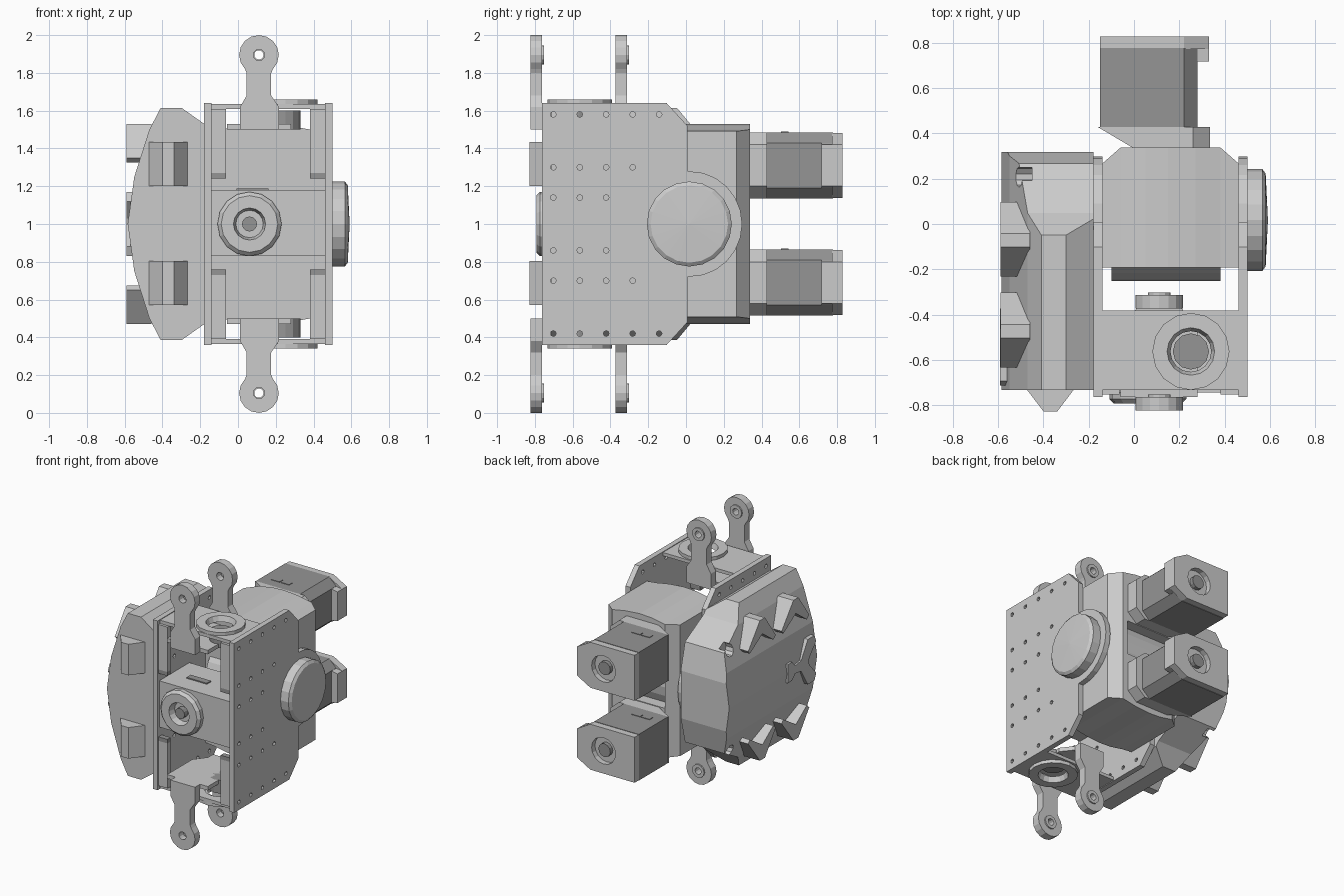
import bpy, bmesh
from math import sin, cos, pi
from mathutils import Vector

if "Cube" in bpy.data.objects:
    bpy.data.objects.remove(bpy.data.objects["Cube"])

dark = bpy.data.materials.new("dark_casing")
dark.diffuse_color = (0.3, 0.3, 0.3, 1)
dark.use_nodes = True
dark.node_tree.nodes["Principled BSDF"].inputs["Base Color"].default_value = dark.diffuse_color


def to3(axis, u, v, w):
    return {'x': (w, u, v), 'y': (u, w, v), 'z': (u, v, w)}[axis]


def finish(name, bm, mat=None):
    bmesh.ops.recalc_face_normals(bm, faces=bm.faces[:])
    me = bpy.data.meshes.new(name)
    bm.to_mesh(me)
    bm.free()
    ob = bpy.data.objects.new(name, me)
    bpy.context.collection.objects.link(ob)
    if mat:
        me.materials.append(mat)
    return ob


def prism(name, pts, axis, a, b, mat=None):
    """Extrude a 2D outline along an axis from a to b."""
    bm = bmesh.new()
    ends = [[bm.verts.new(to3(axis, u, v, w)) for u, v in pts] for w in (a, b)]
    n = len(pts)
    for e in ends:
        bm.faces.new(e)
    for i in range(n):
        j = (i + 1) % n
        bm.faces.new((ends[0][i], ends[0][j], ends[1][j], ends[1][i]))
    return finish(name, bm, mat)


def box(name, x0, x1, y0, y1, z0, z1, mat=None):
    return prism(name, [(x0, y0), (x1, y0), (x1, y1), (x0, y1)], 'z', z0, z1, mat)


def lathe(name, prof, axis, u, v, n=16, mat=None):
    """Spin (radius, height) points; the profile closes on itself if it is a ring."""
    bm = bmesh.new()
    rows = []
    for r, h in prof:
        k = n if r > 0 else 1
        rows.append([bm.verts.new(to3(axis, u + r * cos(2 * pi * i / n), v + r * sin(2 * pi * i / n), h))
                     for i in range(k)])
    if prof[0][0] > 0:
        rows.append(rows[0])
    for p, q in zip(rows, rows[1:]):
        for i in range(n):
            j = (i + 1) % n
            f = [p[i % len(p)], p[j % len(p)], q[j % len(q)], q[i % len(q)]]
            bm.faces.new(list(dict.fromkeys(f)))
    return finish(name, bm, mat)


def cyl(name, axis, u, v, r, a, b, n=16, mat=None):
    return lathe(name, [(0, a), (r, a), (r, b), (0, b)], axis, u, v, n, mat)


def boolean(ob, cutter, op='DIFFERENCE'):
    m = ob.modifiers.new("cut", 'BOOLEAN')
    m.operation, m.object, m.solver = op, cutter, 'EXACT'
    bpy.context.view_layer.objects.active = ob
    bpy.ops.object.modifier_apply(modifier=m.name)
    bpy.data.objects.remove(cutter)


def join(obs):
    with bpy.context.temp_override(active_object=obs[0], selected_editable_objects=obs):
        bpy.ops.object.join()
    return obs[0]


def mirror(pts):
    """Append the outline mirrored about z = 1."""
    return pts + [(u, 2 - v) for u, v in reversed(pts) if abs(v - 1) > 1e-6]


# Side plates with screw holes and a rounded rear lobe
lobe = [(0.02 + 0.28 * cos(a * pi / 12), 1 + 0.28 * sin(a * pi / 12)) for a in range(6, -1, -1)]
plate = mirror([(-0.76, 1.64), (-0.10, 1.64), (0.01, 1.52), (0.01, 1.28)] + lobe[1:])
rows = {0.42: 5, 0.70: 4, 0.86: 3}
for name, x in (("left_plate", -0.18), ("right_plate", 0.46)):
    ob = prism(name, plate, 'x', x, x + 0.04)
    holes = [cyl("holes", 'x', -0.70 + 0.14 * i, zz, 0.015, x - 0.1, x + 0.1, 8)
             for z, k in rows.items() for zz in (z, 2 - z) for i in range(k)]
    boolean(ob, join(holes))

# Round hub cover on the right plate
lathe("hub_cover", [(0, 0.49), (0.225, 0.49), (0.225, 0.565), (0.205, 0.58), (0, 0.59)], 'x', 0.02, 1.0, 20)

# Rear body: chamfered plan intersected with the slightly domed front outline
body = prism("rear_body", [(-0.14, -0.19), (0.46, -0.19), (0.46, 0.27), (0.38, 0.34), (-0.06, 0.34), (-0.14, 0.27)],
             'z', 0.4, 1.6)
boolean(body, prism("dome", mirror([(-0.15, 1.495), (-0.06, 1.505), (0.05, 1.525), (0.15, 1.53), (0.27, 1.52),
                                    (0.38, 1.50), (0.47, 1.49)]), 'y', -0.5, 0.5), 'INTERSECT')
boolean(body, box("slot", -0.06, 0.34, 0.18, 0.5, 0.87, 1.13))
cyl("axle_drum", 'x', 0.02, 1.0, 0.27, -0.10, 0.38, 24)


# Two rear motors with mounts, end caps and shafts
def dshape(z, x0, xa, xb, h, hb):
    return [(x0, z - h), (xa, z - h), (xb, z - hb), (xb, z + hb), (xa, z + h), (x0, z + h)]


for i, z in enumerate((0.69, 1.31)):
    mount = prism(f"motor_mount_{i}", dshape(z, -0.16, 0.26, 0.335, 0.175, 0.11), 'y', 0.335, 0.43)
    for v in mount.data.vertices:
        if v.co.y < 0.4 and v.co.x < 0:
            v.co.x = 0.0
    prism(f"motor_case_{i}", dshape(z, -0.15, 0.22, 0.28, 0.175, 0.12), 'y', 0.43, 0.78, dark)
    cap = prism(f"motor_cap_{i}", dshape(z, -0.15, 0.22, 0.33, 0.172, 0.11), 'y', 0.775, 0.83)
    boolean(cap, cyl("recess", 'y', 0.11, z, 0.10, 0.79, 0.9))
    prism(f"motor_lip_{i}", [(0.27, z - 0.12), (0.33, z - 0.11), (0.33, z + 0.11), (0.27, z + 0.12)], 'y', 0.72, 0.78)
    cyl(f"motor_shaft_{i}", 'y', 0.11, z, 0.05, 0.78, 0.82, 12, dark)
    for x in (-0.075, 0.005):
        box(f"motor_socket_{i}", x, x + 0.07, 0.505, 0.545, z + 0.17, z + 0.179, dark)

# Left armour shell: front outline intersected with side outline
shell = prism("armour_shell", mirror([(-0.18, 1.53), (-0.30, 1.615), (-0.41, 1.615), (-0.47, 1.50), (-0.55, 1.25),
                                      (-0.585, 1.0)]), 'y', -0.73, 0.33)
boolean(shell, prism("side", mirror([(-0.8, 1.7), (-0.05, 1.62), (0.05, 1.50), (0.27, 1.38), (0.32, 1.18)]),
                     'x', -0.7, 0.0), 'INTERSECT')
for z in (0.62, 1.38):
    boolean(shell, cyl("hole", 'x', 0.21, z, 0.045, -0.7, -0.45, 10))
# Raised chevrons and three-armed badge on the shell
chevron = [(0.10, 1.35), (-0.04, 1.53), (-0.10, 1.53), (-0.23, 1.35), (-0.20, 1.325), (-0.07, 1.42), (0.08, 1.325)]
for dy in (0, -0.40):
    for s in (1, -1):
        prism("shell_chevron", [(y + dy, 1 + s * (z - 1)) for y, z in chevron], 'x', -0.59, -0.46)
prism("shell_badge", mirror([(-0.37, 1.07), (-0.42, 1.07), (-0.46, 1.03), (-0.53, 1.04), (-0.61, 1.17),
                             (-0.69, 1.17), (-0.71, 1.12), (-0.63, 1.03), (-0.62, 1.0)]), 'x', -0.592, -0.54)
# Front latches of the shell
for z in (0.57, 1.20):
    prism("shell_latch", [(-0.48, -0.72), (-0.40, -0.825), (-0.34, -0.825), (-0.26, -0.72)], 'z', z, z + 0.235)

# Centre module with front drive boss
box("centre_module", -0.14, 0.46, -0.74, -0.38, 0.83, 1.18)
box("centre_socket", -0.01, 0.16, -0.60, -0.55, 1.175, 1.188, dark)
lathe("front_boss", [(0.17, -0.73), (0.17, -0.77), (0.15, -0.79), (0.085, -0.79), (0.07, -0.73)], 'y', 0.06, 1.0)
lathe("front_shaft", [(0, -0.73), (0.04, -0.73), (0.04, -0.78), (0, -0.78)], 'y', 0.06, 1.0, 12, dark)

# Top and bottom: plates, rings, flanges, link clevises
for s, label in ((1, "top"), (-1, "bottom")):
    def Z(z):
        return 1 + s * (z - 1)

    cover = box(label + "_plate", -0.145, 0.465, -0.73, -0.38, Z(1.61), Z(1.635))
    boolean(cover, cyl("bore", 'z', 0.25, -0.56, 0.11, Z(1.5), Z(1.8)))
    lathe(label + "_ring", [(0.17, Z(1.63)), (0.17, Z(1.66)), (0.105, Z(1.66)), (0.09, Z(1.62))], 'z', 0.25, -0.56)
    cyl(label + "_pivot", 'z', 0.25, -0.56, 0.08, Z(1.50), Z(1.60), 12, dark)
    # Inner flanges of the side plates
    for x0, x1 in ((-0.145, -0.065), (0.38, 0.465)):
        box(label + "_flange", x0, x1, -0.75, -0.71, Z(1.27), Z(1.61))
        box(label + "_flange_foot", x0, x1, -0.75, -0.71, Z(1.24), Z(1.27), dark)
    # Clevis: bridge plus front and rear links
    prism(label + "_bridge", [(-0.06, -0.76), (0.28, -0.76), (0.28, -0.46), (0.21, -0.37), (0.01, -0.37), (-0.06, -0.46)],
          'z', Z(1.50), Z(1.53))
    head = [(0.11 + 0.105 * cos(a * pi / 8), 1.895 + 0.105 * sin(a * pi / 8)) for a in range(-2, 11)]
    link = [(0.01, 1.50), (0.215, 1.50), (0.215, 1.62), (0.175, 1.68), (0.175, 1.80)] + head \
        + [(0.045, 1.80), (0.045, 1.68), (0.01, 1.62)]
    for part, y in (("front", -0.82), ("rear", -0.37)):
        ob = prism(f"{label}_{part}_link", [(x, Z(z)) for x, z in link], 'y', y, y + 0.06)
        boolean(ob, cyl("eye", 'y', 0.11, Z(1.895), 0.03, y - 0.1, y + 0.2, 12))
        lathe(f"{label}_{part}_eye", [(0.05, y + 0.05), (0.05, y + 0.07), (0.025, y + 0.07), (0.025, y + 0.05)],
              'y', 0.11, Z(1.895), 12)

# Centre the model on x and y and stand it on z = 0
bpy.context.view_layer.update()
obs = [o for o in bpy.context.collection.objects if o.type == 'MESH']
co = [o.matrix_world @ v.co for o in obs for v in o.data.vertices]
mid = [(max(c[k] for c in co) + min(c[k] for c in co)) / 2 for k in (0, 1)]
for o in obs:
    o.location -= Vector((mid[0], mid[1], min(c.z for c in co)))
